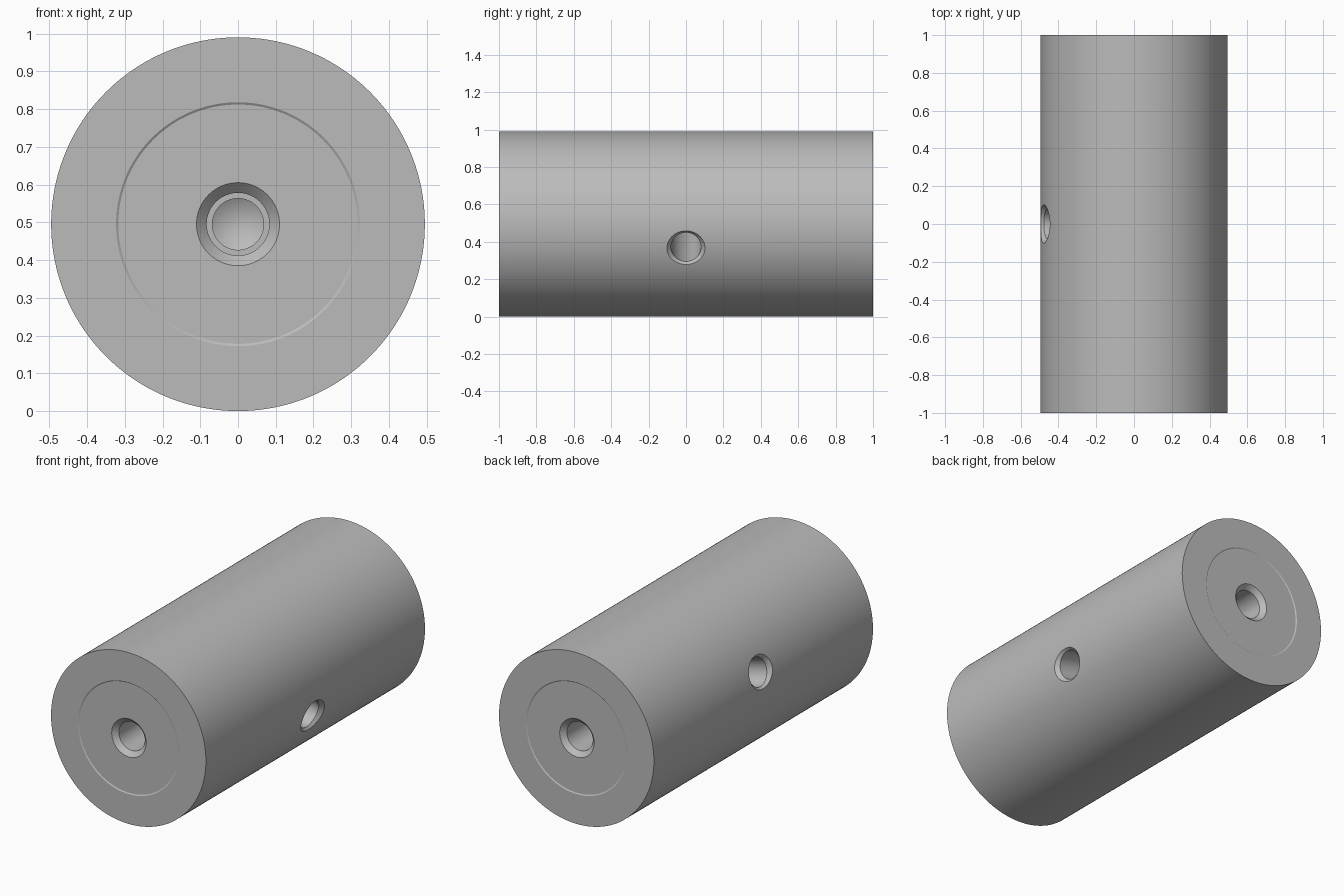
import bpy
import bmesh
from math import pi, radians
from mathutils import Matrix, Vector

cube = bpy.data.objects.get("Cube")
if cube:
    bpy.data.objects.remove(cube, do_unlink=True)

RADIUS = 0.495
HALF = 1.0

steel = bpy.data.materials.new("plain grey")
steel.use_nodes = True
GREY = (0.5, 0.5, 0.5, 1)
steel.diffuse_color = GREY
steel.node_tree.nodes["Principled BSDF"].inputs["Base Color"].default_value = GREY


def lathe(name, half_profile, steps):
    """Revolve a (radius, distance) half profile, mirrored end to end, about y."""
    profile = half_profile + [(r, -d) for r, d in reversed(half_profile)]
    bm = bmesh.new()
    verts = [bm.verts.new((r, d, 0)) for r, d in profile]
    edges = [bm.edges.new(pair) for pair in zip(verts, verts[1:])]
    bmesh.ops.spin(bm, geom=verts + edges, cent=(0, 0, 0), axis=(0, 1, 0),
                   angle=2 * pi, steps=steps, use_duplicate=False)
    bmesh.ops.remove_doubles(bm, verts=bm.verts, dist=1e-5)
    bmesh.ops.recalc_face_normals(bm, faces=bm.faces)
    mesh = bpy.data.meshes.new(name)
    bm.to_mesh(mesh)
    bm.free()
    mesh.materials.append(steel)
    obj = bpy.data.objects.new(name, mesh)
    bpy.context.collection.objects.link(obj)
    return obj


# Roller body: blind stepped holes and a shallow round recess in both ends
floor = HALF - 0.004
body = lathe("roller_body", [
    (0, HALF - 0.39),             # drill point
    (0.068, HALF - 0.35),
    (0.068, HALF - 0.30),         # step to the wider bore
    (0.083, HALF - 0.30),
    (0.083, floor - 0.027),       # countersink
    (0.11, floor),
    (0.317, floor),               # recess wall
    (0.323, HALF),
    (RADIUS, HALF),
], 160)

# Cross hole, countersunk on both sides and tilted about the roller axis
cutter = lathe("cross_hole_cutter", [
    (0, 0.6), (0.207, 0.6), (0.08, 0.473),
], 64)
tilt = Matrix.Rotation(radians(15), 4, "Y")
cutter.data.transform(tilt @ Matrix.Rotation(radians(-90), 4, "Z"))
cutter.hide_render = True

cut = body.modifiers.new("cross_hole", "BOOLEAN")
cut.operation = "DIFFERENCE"
cut.solver = "EXACT"
cut.object = cutter

bpy.ops.object.select_all(action="DESELECT")
body.select_set(True)
bpy.context.view_layer.objects.active = body
bpy.ops.object.modifier_apply(modifier=cut.name)
bpy.data.objects.remove(cutter, do_unlink=True)

# Rest the roller on the ground and keep its rims crisp
body.data.transform(Matrix.Translation(Vector((0, 0, RADIUS))))
bpy.ops.object.shade_smooth_by_angle(angle=radians(20))
